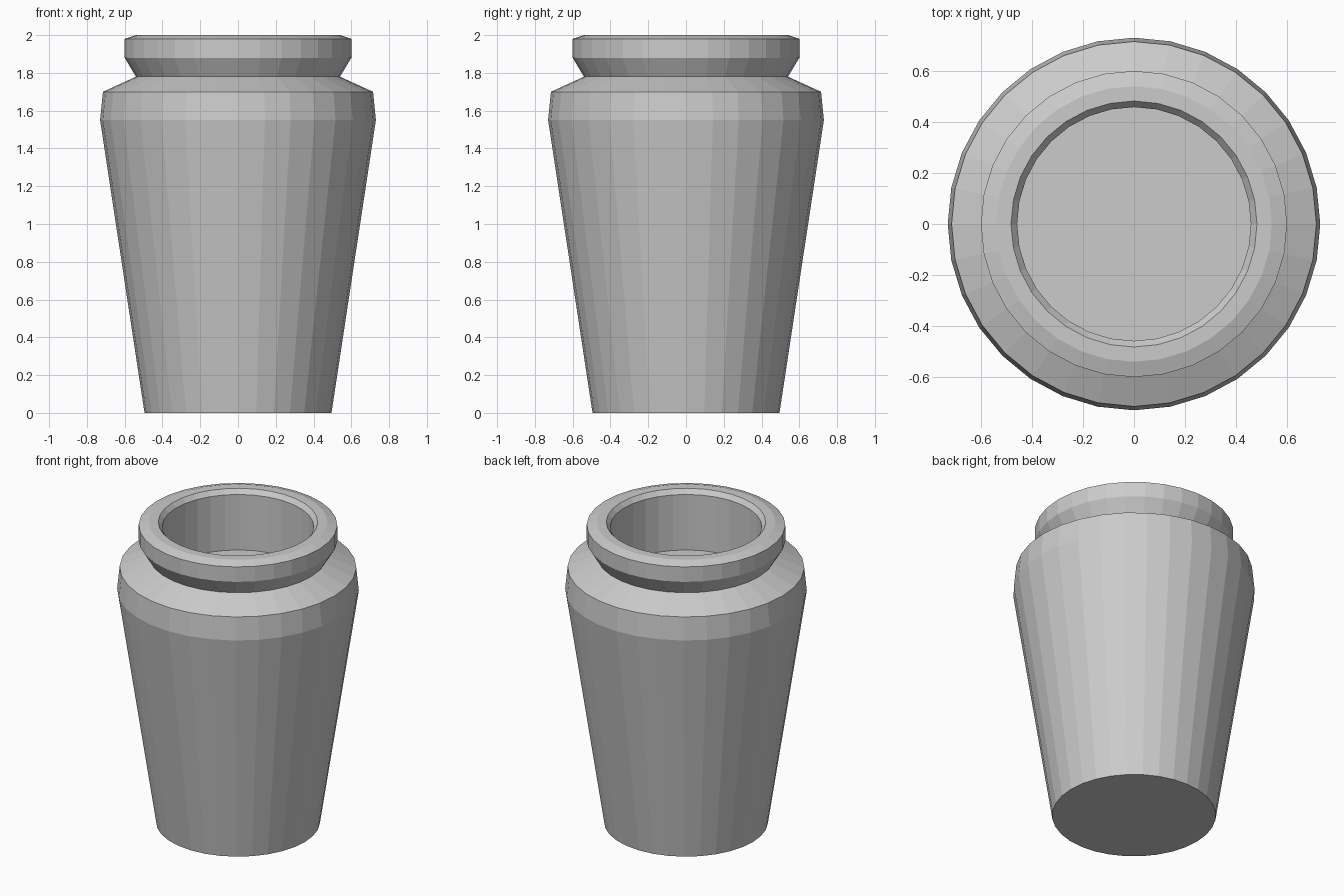
import bpy, bmesh
from math import cos, sin, tau

if "Cube" in bpy.data.objects:
    bpy.data.objects.remove(bpy.data.objects["Cube"])

SIDES = 32

# Half-section (radius, height): outer wall, neck, lip, then inside down to the floor
PROFILE = [(0.495, 0.0), (0.73, 1.55), (0.715, 1.70), (0.54, 1.78),
           (0.60, 1.88), (0.60, 1.98), (0.54, 2.0), (0.482, 2.0),
           (0.458, 1.97), (0.458, 1.60)]


def lathe(name, profile, sides):
    bm = bmesh.new()
    rings = [[bm.verts.new((r * cos(tau * i / sides), r * sin(tau * i / sides), z))
              for i in range(sides)] for r, z in profile]
    for low, high in zip(rings, rings[1:]):
        for i in range(sides):
            j = (i + 1) % sides
            bm.faces.new((low[i], low[j], high[j], high[i]))
    # Base and inner floor
    bm.faces.new(rings[0][::-1])
    bm.faces.new(rings[-1])
    bmesh.ops.recalc_face_normals(bm, faces=bm.faces[:])
    mesh = bpy.data.meshes.new(name)
    bm.to_mesh(mesh)
    bm.free()
    obj = bpy.data.objects.new(name, mesh)
    bpy.context.collection.objects.link(obj)
    return obj


# Tapered jar with a flared lip
lathe("jar", PROFILE, SIDES)
